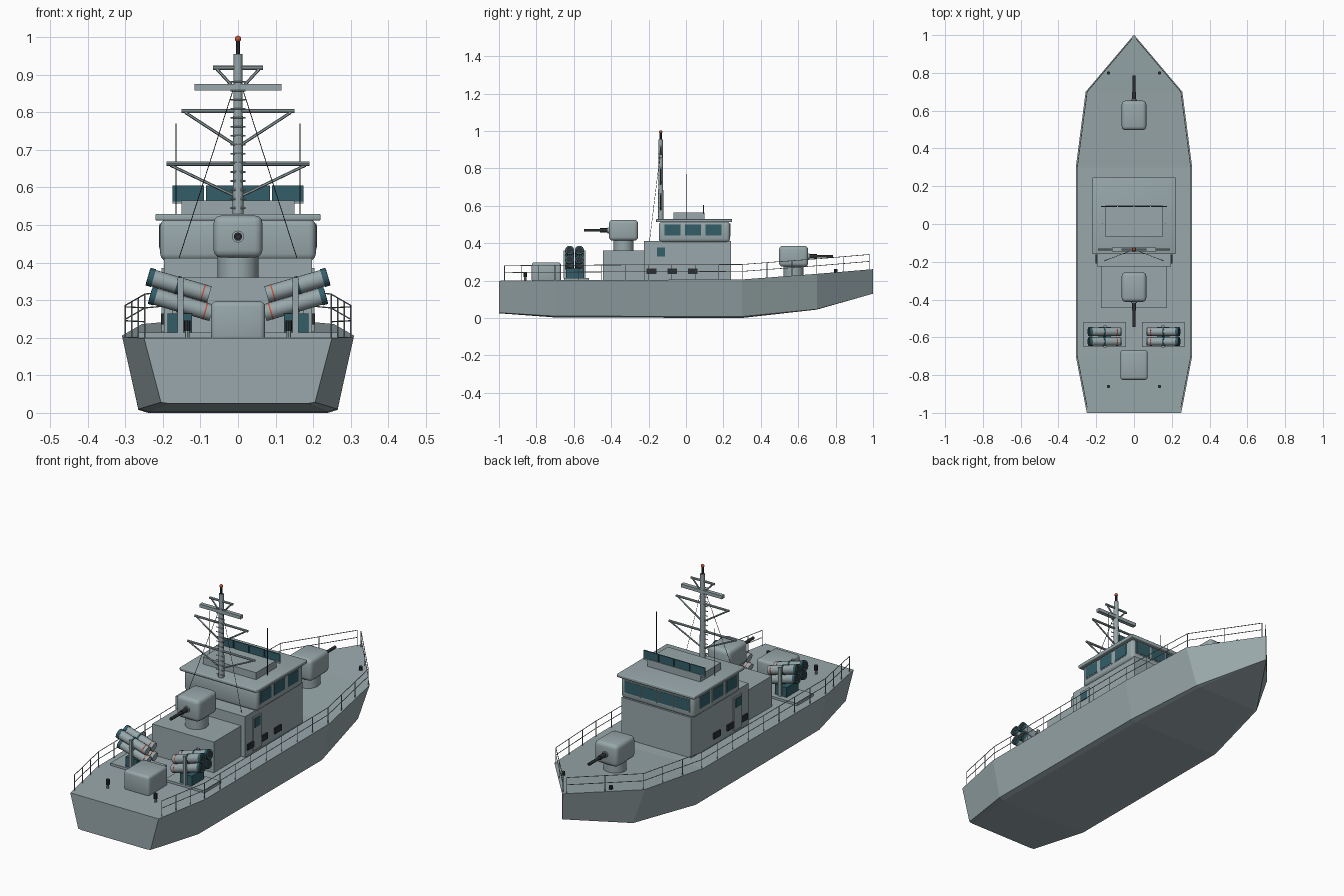
import bpy, bmesh, math
from mathutils import Vector

if "Cube" in bpy.data.objects:
    bpy.data.objects.remove(bpy.data.objects["Cube"])


def mat(name, rgb):
    m = bpy.data.materials.new(name)
    m.diffuse_color = (*rgb, 1)
    m.use_nodes = True
    m.node_tree.nodes["Principled BSDF"].inputs["Base Color"].default_value = m.diffuse_color
    return m


GREY = mat("navy_grey", (0.315, 0.39, 0.405))
TEAL = mat("dark_teal", (0.033, 0.112, 0.14))
DARK = mat("near_black", (0.025, 0.03, 0.032))
RED = mat("signal_red", (0.6, 0.08, 0.035))


def finish(name, bm, m, smooth=False):
    bmesh.ops.recalc_face_normals(bm, faces=bm.faces)
    me = bpy.data.meshes.new(name)
    bm.to_mesh(me)
    bm.free()
    me.materials.append(m)
    ob = bpy.data.objects.new(name, me)
    bpy.context.collection.objects.link(ob)
    if smooth:
        bpy.ops.object.select_all(action='DESELECT')
        ob.select_set(True)
        bpy.context.view_layer.objects.active = ob
        bpy.ops.object.shade_smooth_by_angle(angle=math.radians(40))
    return ob


def add_box(bm, x, y, z):
    """Axis-aligned box from three (low, high) ranges."""
    vs = bmesh.ops.create_cube(bm, size=1)["verts"]
    for v in vs:
        v.co = Vector([(a + b) / 2 + c * (b - a) for c, (a, b) in zip(v.co, (x, y, z))])


def box(name, x, y, z, m=GREY, bevel=0):
    bm = bmesh.new()
    add_box(bm, x, y, z)
    if bevel:
        bmesh.ops.bevel(bm, geom=bm.edges[:], offset=bevel, segments=3, profile=0.5, affect='EDGES')
    return finish(name, bm, m, bool(bevel))


def rods(name, segs, r, m=GREY, n=6, r2=None):
    """Straight round bars between pairs of points."""
    bm = bmesh.new()
    for a, b in segs:
        a, b = Vector(a), Vector(b)
        d = b - a
        M = d.to_track_quat('Z', 'Y').to_matrix().to_4x4()
        M.translation = (a + b) / 2
        bmesh.ops.create_cone(bm, cap_ends=True, segments=n, radius1=r,
                              radius2=r if r2 is None else r2, depth=d.length, matrix=M)
    return finish(name, bm, m, n > 6)


# Hull: stations of y, deck half width, deck z, chine half width, chine z, keel z
STATIONS = [(-1, .25, .199, .205, .028, .025), (-.7, .308, .202, .265, .010, .003),
            (.3, .308, .206, .265, .008, .0), (.7, .256, .236, .19, .047, .045),
            (1, .002, .261, .001, .13, .13)]
bm = bmesh.new()
rings = []
for y, dw, dz, cw, cz, kz in STATIONS:
    pts = [(-dw, dz), (-cw, cz), (-cw * .9, kz), (cw * .9, kz), (cw, cz), (dw, dz)]
    rings.append([bm.verts.new((x, y, z)) for x, z in pts])
for p, q in zip(rings, rings[1:]):
    for i in range(6):
        j = (i + 1) % 6
        bm.faces.new((p[i], p[j], q[j], q[i]))
bm.faces.new(rings[0])
bm.faces.new(rings[-1])
finish("hull", bm, GREY)


def deck(y):
    """Half width and height of the deck edge at y."""
    for a, b in zip(STATIONS, STATIONS[1:]):
        if y <= b[0]:
            t = (y - a[0]) / (b[0] - a[0])
            return a[1] + t * (b[1] - a[1]), a[2] + t * (b[2] - a[2])


# Deck railings on both sides
ys = [-.97, -.88, -.79, -.7, -.575, -.45, -.325, -.2, -.075, .05, .175, .3,
      .433, .567, .7, .84, .98]
segs = []
for s in (-1, 1):
    line = []
    for y in ys:
        w, z = deck(y)
        line.append(Vector((s * max(w - .008, .004), y, z)))
        segs.append((line[-1], line[-1] + Vector((0, 0, .08))))
    for h in (.043, .08):
        up = Vector((0, 0, h))
        segs += [(a + up, b + up) for a, b in zip(line, line[1:])]
rods("railings", segs, .0018, GREY, 5)

# Mooring posts
rods("mooring_posts", [((x, y, deck(y)[1] + .018 * (y < 0)), (x, y, deck(y)[1] + .045 * (y < 0) + .018 * (y > 0)))
                       for x in (-.135, .135) for y in (-.86, .8)], .009, DARK, 8)
rods("mooring_stems", [((x, -.86, .19), (x, -.86, .222)) for x in (-.135, .135)], .006, GREY, 8)

# Deckhouses, bridge and roof
box("main_deckhouse", (-.197, .197), (-.225, .24), (.18, .412))
box("aft_deckhouse", (-.175, .175), (-.445, -.225), (.18, .36))
box("bridge", (-.207, .207), (-.145, .235), (.405, .515), GREY, .018)
box("bridge_roof", (-.22, .22), (-.16, .247), (.512, .529), GREY, .004)
box("roof_platform", (-.15, .15), (-.068, .098), (.525, .565))

# Bridge windows on the sides and front
bm, frames = bmesh.new(), bmesh.new()
fr = .005
for s in (-1, 1):
    for y in (-.115, -.005, .105):
        add_box(bm, sorted((s * .2, s * .21)), (y, y + .085), (.44, .499))
        add_box(frames, sorted((s * .2, s * .2085)), (y - fr, y + .085 + fr), (.44 - fr, .499 + fr))
for i in range(4):
    x = -.183 + i * .0935
    add_box(bm, (x, x + .085), (.23, .2385), (.44, .499))
    add_box(frames, (x - .004, x + .089), (.23, .237), (.435, .504))
finish("bridge_window_glass", bm, TEAL)
finish("bridge_window_frames", frames, GREY)

# Glass screen on top of the bridge
bm = bmesh.new()
for i in range(4):
    x = -.174 + i * .0883
    add_box(bm, (x, x + .083), (.09, .096), (.563, .605))
finish("roof_screen", bm, TEAL)
box("roof_screen_sill", (-.174, .174), (.09, .096), (.557, .564))

# Side doors with a pane, and dark vents
doors, panes, vents = bmesh.new(), bmesh.new(), bmesh.new()
for s in (-1, 1):
    add_box(doors, sorted((s * .195, s * .203)), (-.165, -.1), (.215, .385))
    add_box(panes, sorted((s * .195, s * .205)), (-.156, -.112), (.33, .376))
    for y in (-.21, -.1, .01):
        add_box(vents, sorted((s * .195, s * .2045)), (y, y + .052), (.235, .265))
finish("side_doors", doors, GREY)
finish("door_panes", panes, TEAL)
finish("side_vents", vents, DARK)


# Gun turrets
def gun(name, y, z, d):
    rods(name + "_pedestal", [((0, y, z - .07), (0, y, z + .01))], .054, GREY, 24)
    box(name + "_turret", (-.065, .065), (y - .078, y + .078), (z, z + .112), GREY, .02)
    zb = z + .056
    rods(name + "_collar", [((0, y + d * .07, zb), (0, y + d * .085, zb))], .016, GREY, 12)
    rods(name + "_sleeve", [((0, y + d * .07, zb), (0, y + d * .125, zb))], .011, DARK, 12)
    rods(name + "_barrel", [((0, y + d * .12, zb), (0, y + d * .212, zb))], .0075, DARK, 10)


gun("bow_gun", .575, .274, 1)
gun("aft_gun", -.334, .413, -1)

# Stern locker
box("stern_locker", (-.072, .072), (-.825, -.668), (.19, .297), GREY, .014)

# Missile launchers, mirrored left and right
tubes, caps, bands, mouths = [], [], [], []
plates, mounts, posts = bmesh.new(), bmesh.new(), bmesh.new()
for s in (-1, 1):
    add_box(plates, sorted((s * .042, s * .267)), (-.652, -.518), (.19, .214))
    add_box(mounts, sorted((s * .122, s * .188)), (-.642, -.545), (.21, .264))
    for y in (-.654, -.547):
        add_box(posts, sorted((s * .145, s * .161)), (y, y + .01), (.21, .36))
    for y in (-.622, -.57):
        for x0, z0 in ((.07, .266), (.076, .315)):
            a = Vector((s * x0, y, z0))
            d = Vector((s * .96, 0, .28))
            tubes.append((a, a + d * .163))
            caps += [(a + d * .155, a + d * .17), (a + d * .083, a + d * .091)]
            mouths.append((a + d * .16, a + d * .1705))
            bands.append((a + d * .016, a + d * .0195))
finish("launcher_base_plates", plates, GREY)
finish("launcher_mounts", mounts, TEAL)
finish("launcher_posts", posts, GREY)
rods("launcher_tubes", tubes, .0225, GREY, 16)
rods("launcher_collars", caps, .0245, TEAL, 16)
rods("launcher_mouths", mouths, .018, DARK, 16)
rods("launcher_bands", bands, .0231, RED, 16)

# Mast with ladder rungs and beacon
MY = -.135
rods("mast", [((0, MY, .52), (0, MY, .955))], .0145, GREY, 12, .0115)
rods("mast_rungs", [((-.02, MY - .012, .545 + i * .024), (.02, MY - .012, .545 + i * .024))
                    for i in range(15)], .0022, GREY)
rods("beacon_stem", [((0, MY, .95), (0, MY, .988))], .0055, DARK, 8)
bm = bmesh.new()
bmesh.ops.create_uvsphere(bm, u_segments=12, v_segments=8, radius=.0085)
bmesh.ops.translate(bm, verts=bm.verts, vec=(0, MY, .995))
finish("beacon_lamp", bm, RED, True)

# Yards with diagonal braces
yards, braces = [], []
for w, z, drop in ((.19, .663, .09), (.15, .803, .095), (.066, .918, .065)):
    yards.append(((-w, MY, z), (w, MY, z)))
    braces += [((s * (w - .01), MY, z - .004), (0, MY, z - drop)) for s in (-1, 1)]
rods("mast_yards", yards, .0058, GREY, 8)
rods("yard_braces", braces, .004, GREY)
box("radar_bar", (-.116, .116), (MY - .01, MY + .01), (.858, .875))

# Stays and whip aerials
rods("mast_stays", [((0, MY, .9), (s * .157, -.195, .411)) for s in (-1, 1)], .0011, DARK, 4)
rods("whip_aerials", [((s * .165, .003, .525), (s * .165, .003, .77)) for s in (-1, 1)], .0015, DARK, 5)
